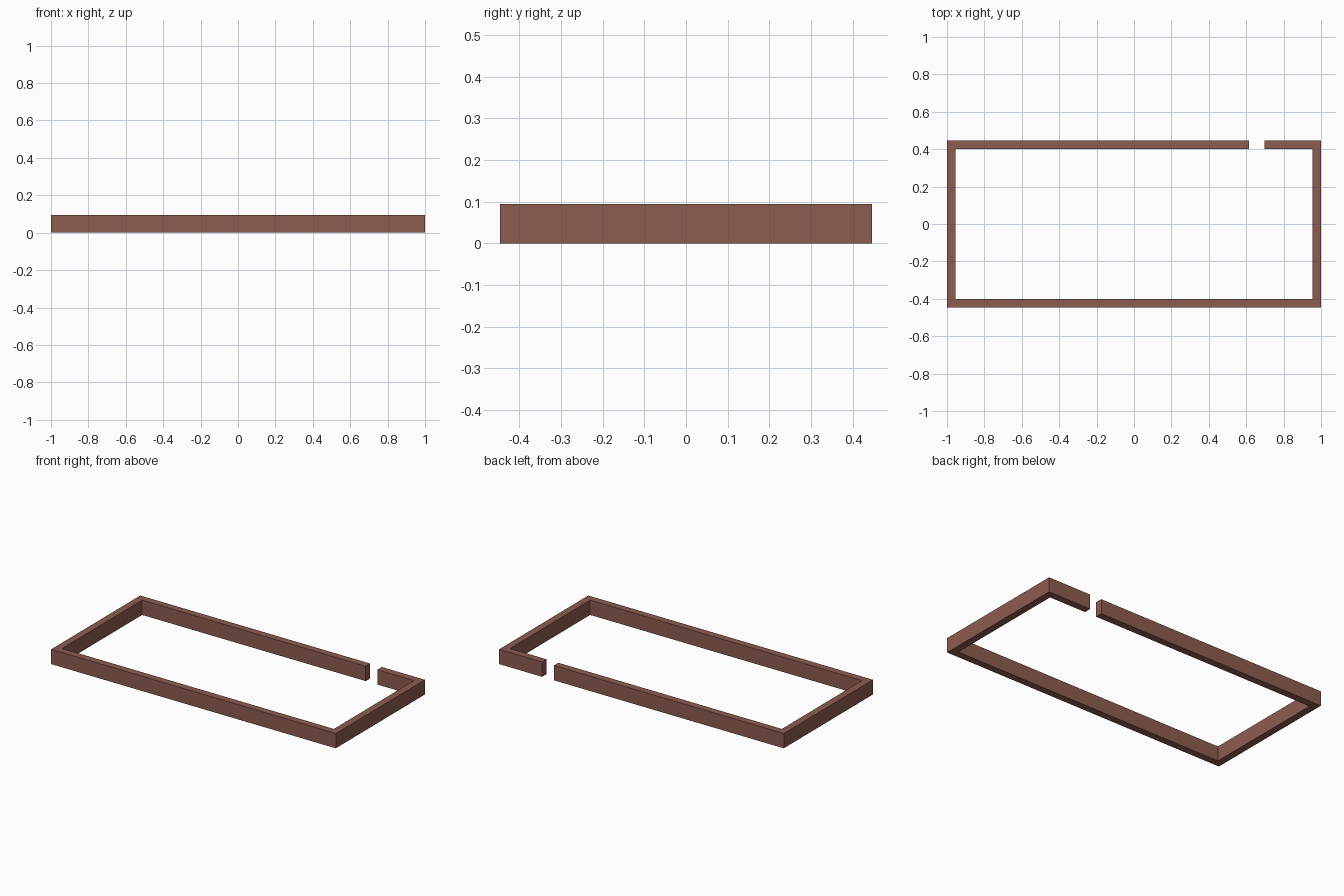
import bpy
import bmesh

if "Cube" in bpy.data.objects:
    bpy.data.objects.remove(bpy.data.objects["Cube"])

HX, HY = 1.0, 0.447      # outer half sizes
T, H = 0.045, 0.094      # wall thickness, height
GAP_L, GAP_R = 0.616, 0.698

# Flat brown material
brown = bpy.data.materials.new("reddish brown")
brown.diffuse_color = (0.266, 0.107, 0.080, 1.0)
brown.use_nodes = True
brown.node_tree.nodes["Principled BSDF"].inputs["Base Color"].default_value = brown.diffuse_color

# Open rectangular path: outer line, and the matching inner line
outer = [(GAP_L, HY), (-HX, HY), (-HX, -HY), (HX, -HY), (HX, HY), (GAP_R, HY)]
ix, iy = HX - T, HY - T
inner = [(GAP_L, iy), (-ix, iy), (-ix, -iy), (ix, -iy), (ix, iy), (GAP_R, iy)]

# Border wall: mitred strips extruded upward
bm = bmesh.new()
vo = [bm.verts.new((x, y, 0)) for x, y in outer]
vi = [bm.verts.new((x, y, 0)) for x, y in inner]
base = [bm.faces.new((vo[i], vo[i + 1], vi[i + 1], vi[i])) for i in range(5)]
ext = bmesh.ops.extrude_face_region(bm, geom=base, use_keep_orig=True)
top = [g for g in ext["geom"] if isinstance(g, bmesh.types.BMVert)]
bmesh.ops.translate(bm, verts=top, vec=(0, 0, H))
bmesh.ops.recalc_face_normals(bm, faces=bm.faces[:])

mesh = bpy.data.meshes.new("border_wall")
bm.to_mesh(mesh)
bm.free()
mesh.materials.append(brown)
wall = bpy.data.objects.new("border_wall", mesh)
bpy.context.collection.objects.link(wall)
